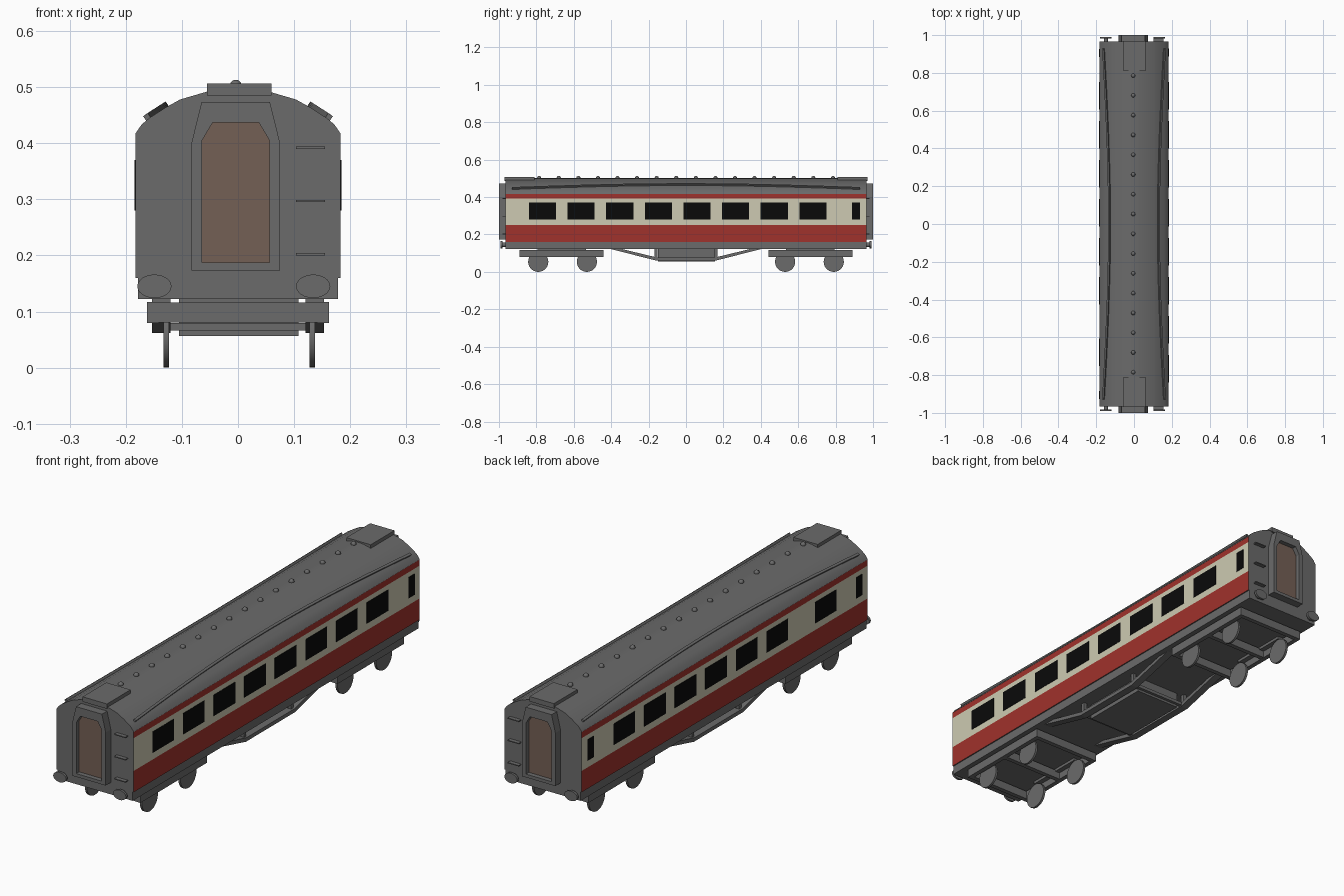
import bpy, bmesh, math
from mathutils import Matrix, Vector

if "Cube" in bpy.data.objects:
    bpy.data.objects.remove(bpy.data.objects["Cube"])

def material(name, r, g, b):
    m = bpy.data.materials.new(name)
    m.diffuse_color = (r, g, b, 1)
    m.use_nodes = True
    m.node_tree.nodes["Principled BSDF"].inputs["Base Color"].default_value = m.diffuse_color
    return m

GREY = material("dark grey", 0.145, 0.145, 0.145)
RED = material("crimson", 0.35, 0.032, 0.025)
CREAM = material("cream", 0.61, 0.59, 0.445)
BLACK = material("window black", 0.003, 0.003, 0.003)
BROWN = material("door brown", 0.175, 0.115, 0.09)

def finish(name, bm, *mats, smooth=False):
    bmesh.ops.recalc_face_normals(bm, faces=bm.faces[:])
    me = bpy.data.meshes.new(name)
    bm.to_mesh(me)
    bm.free()
    for m in mats:
        me.materials.append(m)
    ob = bpy.data.objects.new(name, me)
    bpy.context.collection.objects.link(ob)
    if smooth:
        bpy.ops.object.select_all(action='DESELECT')
        ob.select_set(True)
        bpy.context.view_layer.objects.active = ob
        bpy.ops.object.shade_smooth_by_angle(angle=math.radians(30))
    return ob

def add_box(bm, x0, x1, y0, y1, z0, z1):
    mat = Matrix.Translation(((x0 + x1) / 2, (y0 + y1) / 2, (z0 + z1) / 2)) @ \
        Matrix.Diagonal((abs(x1 - x0), abs(y1 - y0), abs(z1 - z0), 1))
    bmesh.ops.create_cube(bm, size=1, matrix=mat)

def box(name, mat, *dims):
    bm = bmesh.new()
    add_box(bm, *dims)
    return finish(name, bm, mat)

def add_prism(bm, corners, offset):
    f = bm.faces.new([bm.verts.new(c) for c in corners])
    ext = bmesh.ops.extrude_face_region(bm, geom=[f], use_keep_orig=True)
    bmesh.ops.translate(bm, vec=offset,
                        verts=[v for v in ext["geom"] if isinstance(v, bmesh.types.BMVert)])

# Coach body: half section mirrored, extruded along y, coloured by height
half = [(0.183, 0.16), (0.183, 0.251), (0.183, 0.391), (0.183, 0.417), (0.172, 0.433),
        (0.158, 0.445), (0.13, 0.463), (0.103, 0.478), (0.055, 0.492), (0.025, 0.499)]
section = half + [(0, 0.501)] + [(-x, z) for x, z in reversed(half)]
bm = bmesh.new()
add_prism(bm, [(x, -0.965, z) for x, z in section], (0, 1.93, 0))
bm.normal_update()
for f in bm.faces:
    z = f.calc_center_median().z
    if abs(f.normal.x) > 0.95:
        f.material_index = 1 if z < 0.251 or 0.391 < z < 0.417 else 2 if z < 0.391 else 0
finish("coach_body", bm, GREY, RED, CREAM, smooth=True)

# Underframe below the body
box("underframe", GREY, -0.178, 0.178, -0.965, 0.965, 0.122, 0.163)

# Windows: thin plates, eight large on the right, seven on the left
right = [(-0.767 + i * 0.2065, 0.145) for i in range(8)] + [(0.909, 0.042)]
left = [(0.679 - i * 0.2065, 0.145) for i in range(6)] + \
       [(-0.68, 0.145), (0.906, 0.042), (-0.906, 0.042)]
for side, name, wins in ((1, "right_windows", right), (-1, "left_windows", left)):
    bm = bmesh.new()
    for y, w in wins:
        add_box(bm, side * 0.181, side * 0.1845, y - w / 2, y + w / 2, 0.28, 0.37)
    finish(name, bm, BLACK)

# Arched rain strips lying on the roof curve
def roof_z(x):
    for (xa, za), (xb, zb) in zip(half[3:], half[4:]):
        if xb <= x <= xa:
            return za + (zb - za) * (xa - x) / (xa - xb)
    return 0.5

out, along = Vector((0.55, 0, 0.83)), Vector((0.83, 0, -0.55))
for side, name in ((1, "right_rain_strip"), (-1, "left_rain_strip")):
    bm = bmesh.new()
    rings = []
    for i in range(21):
        y = -0.93 + 0.093 * i
        x = 0.160 - 0.032 * math.cos(math.pi / 2 * y / 0.93)
        c = Vector((x, y, roof_z(x)))
        ring = [c + out * a + along * b for a, b in
                ((-0.005, -0.005), (0.009, -0.005), (0.009, 0.005), (-0.005, 0.005))]
        rings.append([bm.verts.new((v.x * side, v.y, v.z)) for v in ring])
    for a, b in zip(rings, rings[1:]):
        for k in range(4):
            bm.faces.new((a[k], a[(k + 1) % 4], b[(k + 1) % 4], b[k]))
    bm.faces.new(rings[0])
    bm.faces.new(rings[-1])
    finish(name, bm, GREY)

# Row of domed roof vents
bm = bmesh.new()
for i in range(16):
    bmesh.ops.create_uvsphere(bm, u_segments=12, v_segments=8, radius=0.011,
                              matrix=Matrix.Translation((-0.004, -0.785 + i * 0.1047, 0.502)))
finish("roof_vents", bm, GREY, smooth=True)

# End fittings, repeated at front and back
outer = [(-0.083, 0.173), (0.075, 0.173), (0.075, 0.40), (0.057, 0.473), (-0.065, 0.473), (-0.083, 0.40)]
inner = [(-0.064, 0.187), (0.056, 0.187), (0.056, 0.405), (0.037, 0.437), (-0.045, 0.437), (-0.064, 0.405)]
for s, end in ((-1, "front"), (1, "back")):
    # gangway surround with a door opening
    bm = bmesh.new()
    loops = [[bm.verts.new((x, s * y, z)) for x, z in pts]
             for pts, y in ((outer, 0.96), (outer, 1.0), (inner, 1.0), (inner, 0.96))]
    for a, b in zip(loops, loops[1:] + loops[:1]):
        for k in range(6):
            bm.faces.new((a[k], a[(k + 1) % 6], b[(k + 1) % 6], b[k]))
    finish(end + "_gangway", bm, GREY)
    # recessed door
    bm = bmesh.new()
    add_prism(bm, [(x, s * 0.963, z) for x, z in inner], (0, s * 0.017, 0))
    finish(end + "_door", bm, BROWN)
    # raised roof plate
    box(end + "_roof_plate", GREY, -0.055, 0.06, s * 0.81, s * 0.97, 0.485, 0.506)
    # oval buffers on stems
    bm = bmesh.new()
    for x in (-0.149, 0.134):
        for r, y0, y1, sx in ((0.021, 0.981, 0.991, 1.45), (0.011, 0.96, 0.982, 1)):
            mat = Matrix.Translation((x, s * (y0 + y1) / 2, 0.145)) @ \
                Matrix.Diagonal((sx, 1, 1, 1)) @ Matrix.Rotation(math.pi / 2, 4, 'X')
            bmesh.ops.create_cone(bm, cap_ends=True, segments=24, radius1=r, radius2=r,
                                  depth=y1 - y0, matrix=mat)
    finish(end + "_buffers", bm, GREY, smooth=True)
    # climbing steps on the end wall
    bm = bmesh.new()
    for z in (0.2, 0.295, 0.39):
        add_box(bm, 0.103, 0.155, s * 0.96, s * 0.982, z, z + 0.004)
    finish(end + "_steps", bm, GREY)

    # Bogie: open frame, pivot blocks and four wheels
    bm = bmesh.new()
    y0, y1 = s * 0.665 - 0.225, s * 0.665 + 0.225
    for x in (-1, 1):
        add_box(bm, x * 0.142, x * 0.162, y0, y1, 0.08, 0.117)
        add_box(bm, x * 0.12, x * 0.153, s * 0.665 - 0.13, s * 0.665 + 0.13, 0.11, 0.124)
    for y in (y0 + 0.01, s * 0.665, y1 - 0.01):
        add_box(bm, -0.143, 0.143, y - 0.01, y + 0.01, 0.0805, 0.1165)
    finish(end + "_bogie", bm, GREY)
    bm = bmesh.new()
    for x in (-0.128, 0.132):
        for y in (0.53, 0.79):
            bmesh.ops.create_cone(bm, cap_ends=True, segments=28, radius1=0.054, radius2=0.054, depth=0.01,
                                  matrix=Matrix.Translation((x, s * y, 0.054)) @
                                  Matrix.Rotation(math.pi / 2, 4, 'Y'))
    finish(end + "_wheels", bm, GREY, smooth=True)

# Sloping truss bars under the middle, with posts and cross bars
truss = [(-0.41, 0.124), (-0.165, 0.062), (0.165, 0.062), (0.41, 0.124),
         (0.35, 0.124), (0.16, 0.078), (-0.16, 0.078), (-0.35, 0.124)]
bm = bmesh.new()
for s in (-1, 1):
    add_prism(bm, [(s * 0.12, y, z) for y, z in truss], (s * 0.033, 0, 0))
    for y in (-0.16, 0.16):
        add_box(bm, s * 0.13, s * 0.145, y - 0.008, y + 0.008, 0.07, 0.124)
for y in (-0.16, 0.16):
    add_box(bm, -0.125, 0.125, y - 0.008, y + 0.008, 0.066, 0.08)
finish("underframe_truss", bm, GREY)

# Equipment box slung between the trusses
box("equipment_box", GREY, -0.105, 0.108, -0.15, 0.155, 0.056, 0.124)
